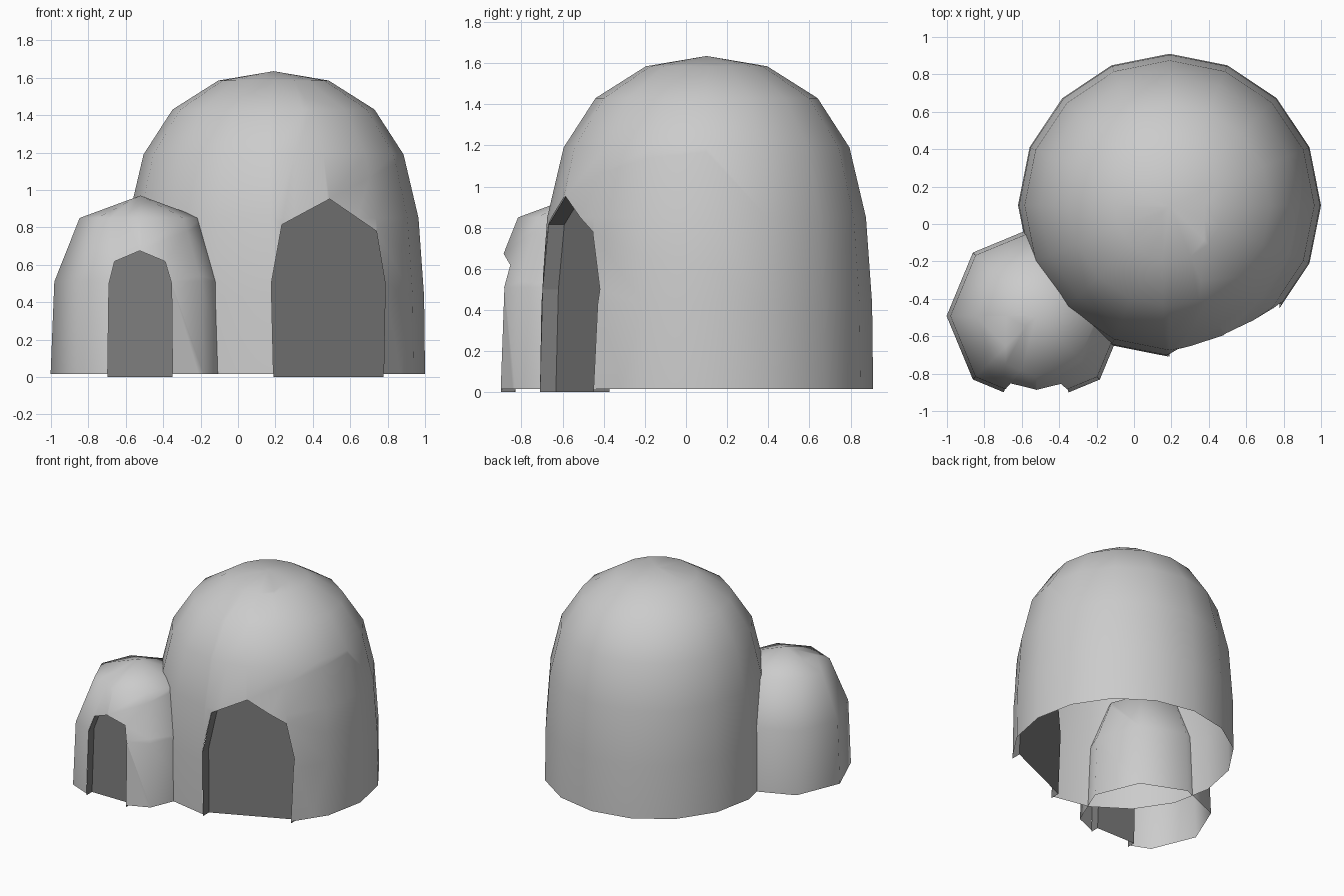
import bpy, bmesh, math
from mathutils import Vector
from mathutils.bvhtree import BVHTree

if "Cube" in bpy.data.objects:
    bpy.data.objects.remove(bpy.data.objects["Cube"])

dark = bpy.data.materials.new("dark_grey")
dark.diffuse_color = (0.2, 0.2, 0.2, 1)
dark.use_nodes = True
dark.node_tree.nodes["Principled BSDF"].inputs["Base Color"].default_value = dark.diffuse_color


def add_object(name, bm, smooth):
    mesh = bpy.data.meshes.new(name)
    bm.to_mesh(mesh)
    bm.free()
    for p in mesh.polygons:
        p.use_smooth = smooth
    ob = bpy.data.objects.new(name, mesh)
    bpy.context.collection.objects.link(ob)
    return ob


def lathe(cx, cy, sides, profile, apex):
    """Open-bottomed dome from (radius, height) rings and an apex height."""
    bm = bmesh.new()
    rings = [[bm.verts.new((cx + r * math.cos(math.tau * i / sides),
                            cy + r * math.sin(math.tau * i / sides), z))
              for i in range(sides)] for r, z in profile]
    top = bm.verts.new((cx, cy, apex))
    for i in range(sides):
        j = (i + 1) % sides
        for a, b in zip(rings, rings[1:]):
            bm.faces.new((a[i], a[j], b[j], b[i]))
        bm.faces.new((rings[-1][i], rings[-1][j], top))
    bm.normal_update()
    return bm


def cut_opening(bm, outline, cy):
    """Remove the front faces inside a convex (x, z) outline, clockwise from bottom left."""
    faces = [f for f in bm.faces if f.calc_center_median().y < cy]
    for (x0, z0), (x1, z1) in zip(outline, outline[1:]):
        inward = Vector((z1 - z0, 0, -(x1 - x0))).normalized()
        p = Vector((x0, 0, z0))
        geom = set(faces)
        for f in faces:
            geom.update(f.edges)
            geom.update(f.verts)
        res = bmesh.ops.bisect_plane(bm, geom=list(geom), dist=1e-5,
                                     plane_co=p, plane_no=inward)
        faces = [g for g in res["geom"] if isinstance(g, bmesh.types.BMFace)
                 and (g.calc_center_median() - p).dot(inward) > 0]
    bmesh.ops.delete(bm, geom=faces, context='FACES')


def hut(name, cx, cy, sides, profile, apex, outline, depth):
    bm = lathe(cx, cy, sides, profile, apex)
    # Doorway: outline projected on the dome, pushed back as jambs and a panel
    tree = BVHTree.FromBMesh(bm)
    door = bmesh.new()
    front, back = [], []
    for x, z in outline:
        hit = tree.ray_cast(Vector((x, -3, max(z, profile[0][1] + 0.003))),
                            Vector((0, 1, 0)))[0]
        front.append(door.verts.new((x, hit.y, z)))
        back.append(door.verts.new((x, hit.y + depth, z)))
    for i in range(len(outline) - 1):
        door.faces.new((front[i], front[i + 1], back[i + 1], back[i]))
    door.faces.new(back)
    door.normal_update()
    cut_opening(bm, outline, cy)
    add_object(name + "_dome", bm, True)
    add_object(name + "_doorway", door, False).data.materials.append(dark)


# Large dome with the wide doorway at the front right
hut("large", 0.19, 0.10, 16,
    [(0.81, 0.015), (0.805, 0.43), (0.775, 0.85), (0.695, 1.19),
     (0.54, 1.43), (0.295, 1.585)], 1.635,
    [(0.19, 0), (0.178, 0.5), (0.235, 0.815), (0.49, 0.952),
     (0.74, 0.78), (0.787, 0.5), (0.778, 0)], 0.077)

# Small dome with the narrow doorway at the front left
hut("small", -0.522, -0.492, 8,
    [(0.48, 0.015), (0.46, 0.51), (0.325, 0.85)], 0.97,
    [(-0.697, 0), (-0.69, 0.5), (-0.66, 0.618), (-0.525, 0.675),
     (-0.39, 0.618), (-0.355, 0.5), (-0.35, 0)], 0.07)
